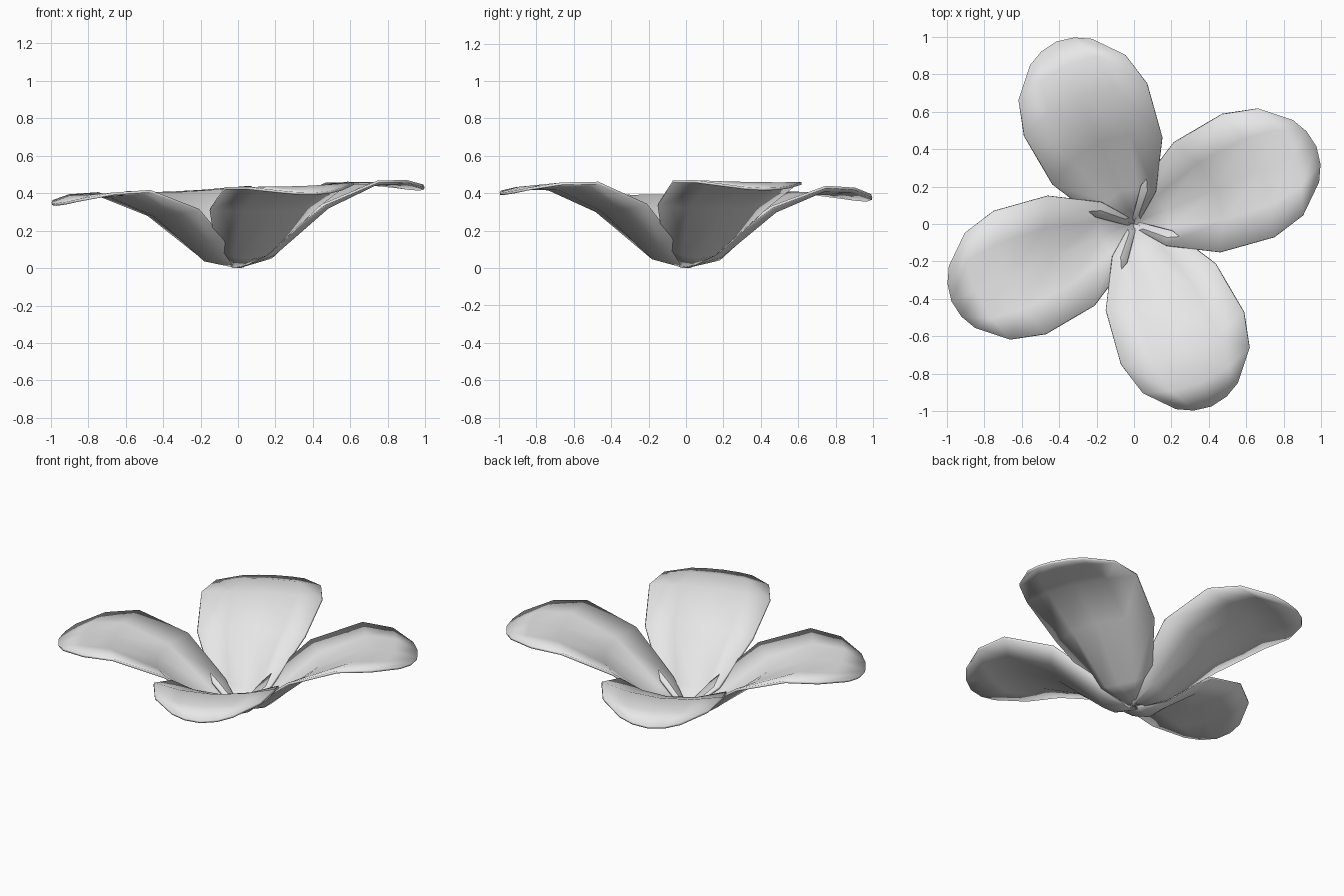
import bpy, math

if "Cube" in bpy.data.objects:
    bpy.data.objects.remove(bpy.data.objects["Cube"])

# one pale colour for all petals
mat = bpy.data.materials.new("pale_petal")
mat.diffuse_color = (0.8, 0.8, 0.8, 1)
mat.use_nodes = True
mat.node_tree.nodes["Principled BSDF"].inputs["Base Color"].default_value = mat.diffuse_color

# petal rows: distance at edge, distance at middle, half width, z middle, z edge
ROWS = [
    (0.00, 0.00, 0.025, 0.013, 0.015),
    (0.11, 0.19, 0.170, 0.056, 0.112),
    (0.36, 0.48, 0.315, 0.305, 0.325),
    (0.66, 0.74, 0.356, 0.420, 0.437),
    (0.85, 0.92, 0.310, 0.424, 0.432),
    (0.998, 1.059, 0.180, 0.387, 0.405),
]
COLS = [-1, -0.53, 0, 0.53, 1]
TILT = 0.042  # the whole flower leans slightly towards -x


def petal(name, angle):
    c, s = math.cos(angle), math.sin(angle)
    verts, faces = [], []
    for d_edge, d_mid, w, z_mid, z_edge in ROWS:
        for t in COLS:
            k = t * t
            d = d_mid + (d_edge - d_mid) * k
            x, y = d * c - w * t * s, d * s + w * t * c
            verts.append((x, y, z_mid + (z_edge - z_mid) * k + TILT * x))
    n = len(COLS)
    for r in range(len(ROWS) - 1):
        for i in range(n - 1):
            a = r * n + i
            faces.append((a, a + n, a + n + 1, a + 1))
    me = bpy.data.meshes.new(name)
    me.from_pydata(verts, [], faces)
    me.materials.append(mat)
    ob = bpy.data.objects.new(name, me)
    bpy.context.collection.objects.link(ob)
    # thin the sheet downwards
    mod = ob.modifiers.new("thickness", "SOLIDIFY")
    mod.thickness = 0.014
    mod.offset = -1
    bpy.ops.object.select_all(action="DESELECT")
    ob.select_set(True)
    bpy.context.view_layer.objects.active = ob
    bpy.ops.object.modifier_apply(modifier=mod.name)
    bpy.ops.object.shade_smooth()
    return ob


# four petals around the centre
for i, side in enumerate(("right", "back", "left", "front")):
    petal(side + "_petal", math.radians(23 + 90 * i))
